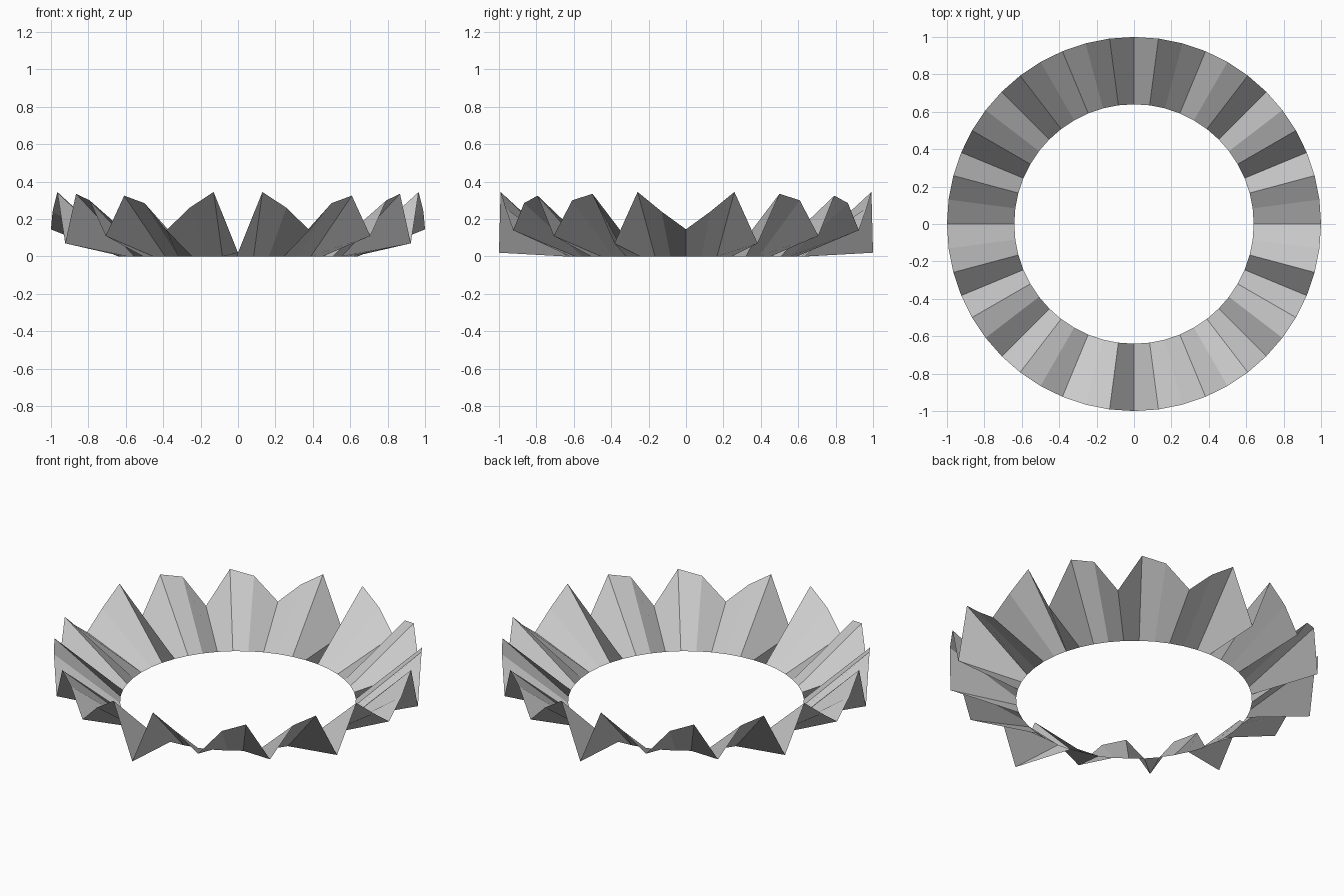
import bpy
import bmesh
from math import sin, cos, pi

if "Cube" in bpy.data.objects:
    bpy.data.objects.remove(bpy.data.objects["Cube"], do_unlink=True)

INNER, OUTER, SEGMENTS = 0.64, 1.0, 48
# Rim heights over a quarter turn, mirrored to every quadrant
QUARTER = [0.02, 0.345, 0.26, 0.14, 0.285, 0.325, 0.11,
           0.30, 0.335, 0.07, 0.345, 0.24, 0.145]


def rim_height(i):
    step = i % 24
    return QUARTER[min(step, 24 - step)]


grey = bpy.data.materials.new("light grey")
grey.use_nodes = True
colour = (0.6, 0.6, 0.6, 1)
grey.diffuse_color = colour
grey.node_tree.nodes["Principled BSDF"].inputs["Base Color"].default_value = colour

# Pleated collar: flat inner circle joined to a jagged rim
bm = bmesh.new()
inner, outer = [], []
for i in range(SEGMENTS):
    a = 2 * pi * i / SEGMENTS
    x, y = sin(a), -cos(a)
    inner.append(bm.verts.new((INNER * x, INNER * y, 0)))
    outer.append(bm.verts.new((OUTER * x, OUTER * y, rim_height(i))))
for i in range(SEGMENTS):
    j = (i + 1) % SEGMENTS
    bm.faces.new((inner[i], outer[i], outer[j], inner[j]))

mesh = bpy.data.meshes.new("pleated_ring")
bm.to_mesh(mesh)
bm.free()
mesh.materials.append(grey)
bpy.context.collection.objects.link(bpy.data.objects.new("pleated_ring", mesh))
